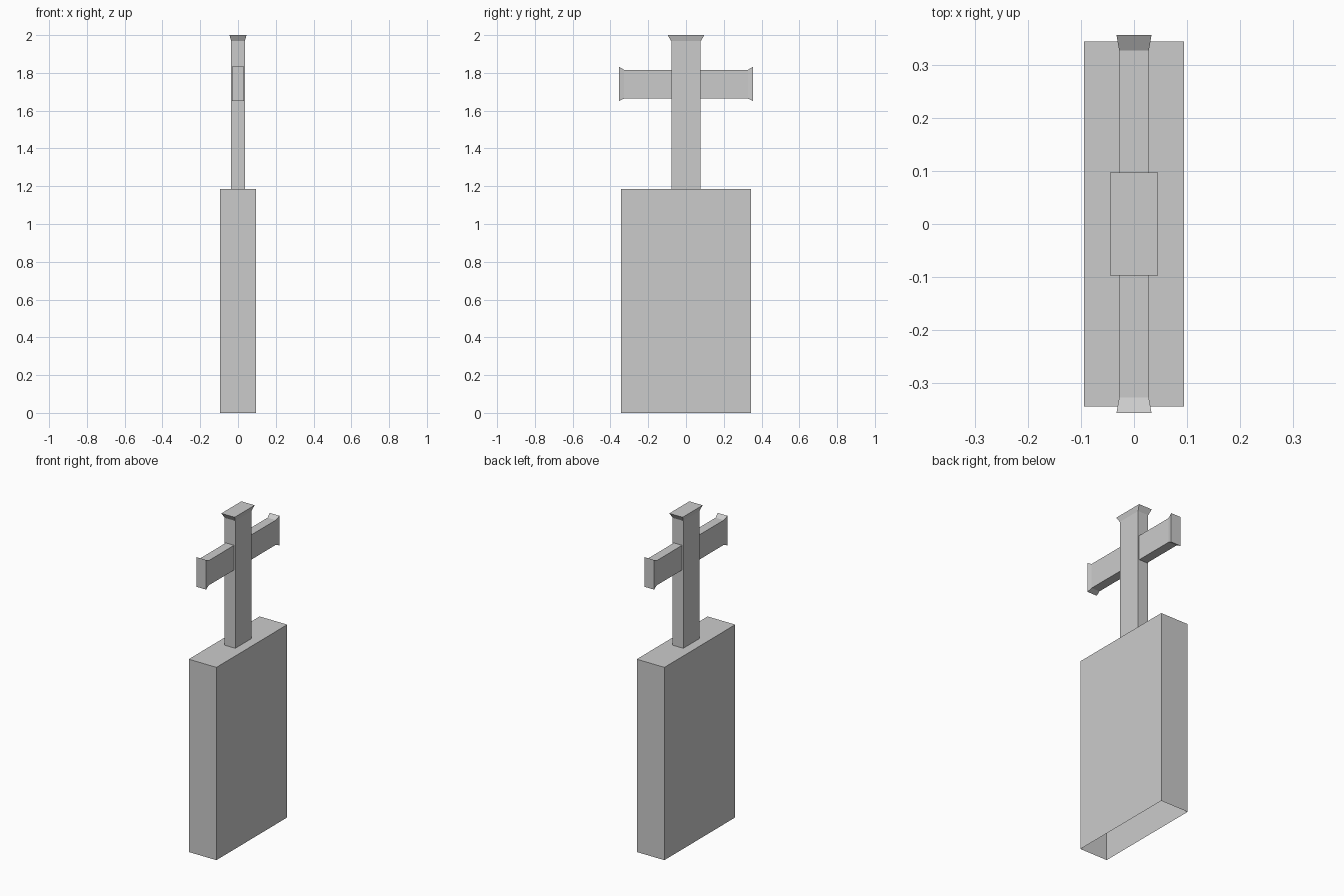
import bpy, bmesh
from mathutils import Vector

if "Cube" in bpy.data.objects:
    bpy.data.objects.remove(bpy.data.objects["Cube"])


def loft(name, sections, cap_start=False, cap_end=False):
    """Skin a run of four-cornered sections into a flat-faced object."""
    bm = bmesh.new()
    rings = [[bm.verts.new(Vector(p)) for p in s] for s in sections]
    for a, b in zip(rings, rings[1:]):
        for i in range(4):
            j = (i + 1) % 4
            bm.faces.new((a[i], a[j], b[j], b[i]))
    # Side winding faces outward for sections listed counter-clockwise
    if cap_start:
        bm.faces.new(rings[0][::-1])
    if cap_end:
        bm.faces.new(rings[-1])
    mesh = bpy.data.meshes.new(name)
    bm.to_mesh(mesh)
    bm.free()
    obj = bpy.data.objects.new(name, mesh)
    bpy.context.collection.objects.link(obj)
    return obj


def level(x, y, z):
    """Horizontal rectangle at height z."""
    return [(-x, -y, z), (x, -y, z), (x, y, z), (-x, y, z)]


def upright(x, y, z, h):
    """Vertical rectangle across the arm at distance y."""
    return [(x, y, z - h), (-x, y, z - h), (-x, y, z + h), (x, y, z + h)]


# Slab pedestal, open underneath
loft("pedestal", [level(0.094, 0.344, 0), level(0.094, 0.344, 1.185)], cap_end=True)

# Cross post with flared top
loft("cross_post", [level(0.036, 0.078, 1.185), level(0.036, 0.078, 1.968),
                    level(0.045, 0.097, 2.0)], cap_end=True)

# Cross arms with flared ends, mirrored across the post
arms = loft("cross_arms", [upright(0.028, 0.078, 1.74, 0.076),
                           upright(0.028, 0.327, 1.74, 0.076),
                           upright(0.033, 0.356, 1.742, 0.091)], cap_end=True)
mirror = arms.modifiers.new("mirror", 'MIRROR')
mirror.use_axis = (False, True, False)
